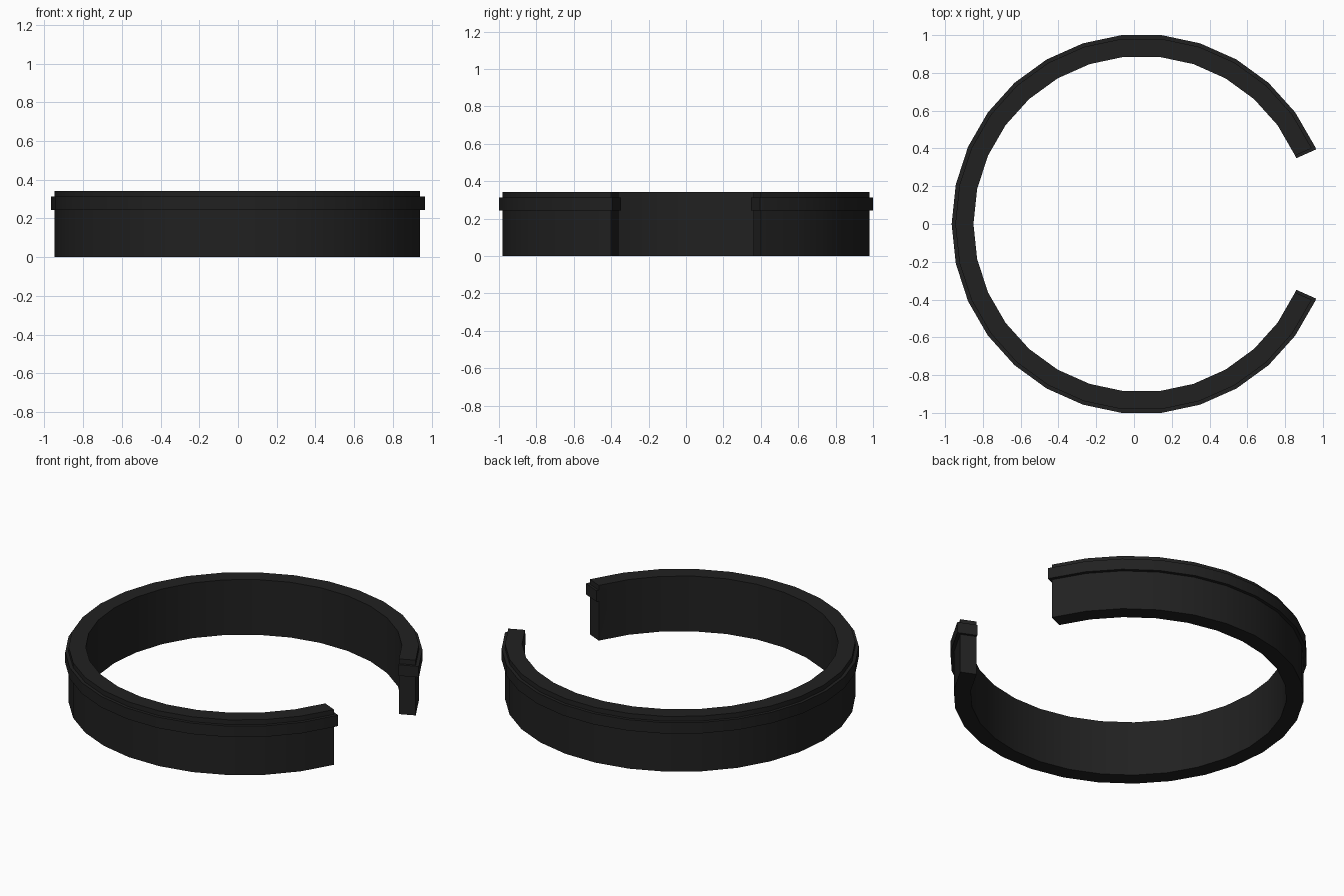
import bpy, bmesh
from math import cos, sin, radians
from mathutils import Vector

if "Cube" in bpy.data.objects:
    bpy.data.objects.remove(bpy.data.objects["Cube"])

CX = 0.04                                # ring centre, offset because of the gap
R_IN, R_BODY, R_LIP = 0.89, 0.986, 1.0055
Z_LIP0, Z_LIP1, Z_TOP = 0.245, 0.313, 0.343
STEP, FIRST, LAST = 12, 24, 336          # 30-sided ring with two sides either way open
END_PAD = 0.015                          # lip wraps over the open ends

# Cross-section (radius, height), inner wall up, then outer wall down
profile = [(R_IN, 0), (R_IN, Z_LIP0), (R_IN, Z_LIP1), (R_IN, Z_TOP),
           (R_BODY, Z_TOP), (R_BODY, Z_LIP1), (R_LIP, Z_LIP1),
           (R_LIP, Z_LIP0), (R_BODY, Z_LIP0), (R_BODY, 0)]
n = len(profile)

# Sweep the cross-section around the ring
bm = bmesh.new()
rings = []
for deg in range(FIRST, LAST + 1, STEP):
    a = radians(deg)
    rings.append([bm.verts.new((CX + r * cos(a), r * sin(a), z)) for r, z in profile])
for p, q in zip(rings, rings[1:]):
    for i in range(n):
        j = (i + 1) % n
        bm.faces.new((p[i], p[j], q[j], q[i]))

# Close both ends and pull the lip-height face out as a small pad
for ring, deg, sign in ((rings[0], FIRST, -1), (rings[-1], LAST, 1)):
    for idx in ((0, 1, 8, 9), (2, 3, 4, 5)):
        bm.faces.new([ring[i] for i in idx])
    middle = bm.faces.new([ring[i] for i in (1, 2, 5, 6, 7, 8)])
    pad = bmesh.ops.extrude_discrete_faces(bm, faces=[middle])["faces"][0]
    a = radians(deg)
    offset = Vector((-sin(a), cos(a), 0)) * sign * END_PAD
    bmesh.ops.translate(bm, verts=list(pad.verts), vec=offset)

bmesh.ops.remove_doubles(bm, verts=bm.verts[:], dist=1e-5)
bmesh.ops.recalc_face_normals(bm, faces=bm.faces[:])
mesh = bpy.data.meshes.new("split_ring")
bm.to_mesh(mesh)
bm.free()

# Black finish and smooth walls with crisp edges
black = bpy.data.materials.new("black")
black.diffuse_color = (0.015, 0.015, 0.015, 1)
black.use_nodes = True
black.node_tree.nodes["Principled BSDF"].inputs["Base Color"].default_value = black.diffuse_color
mesh.materials.append(black)
ring_obj = bpy.data.objects.new("split_ring", mesh)
bpy.context.collection.objects.link(ring_obj)
bpy.context.view_layer.objects.active = ring_obj
ring_obj.select_set(True)
bpy.ops.object.shade_smooth_by_angle(angle=radians(30))
